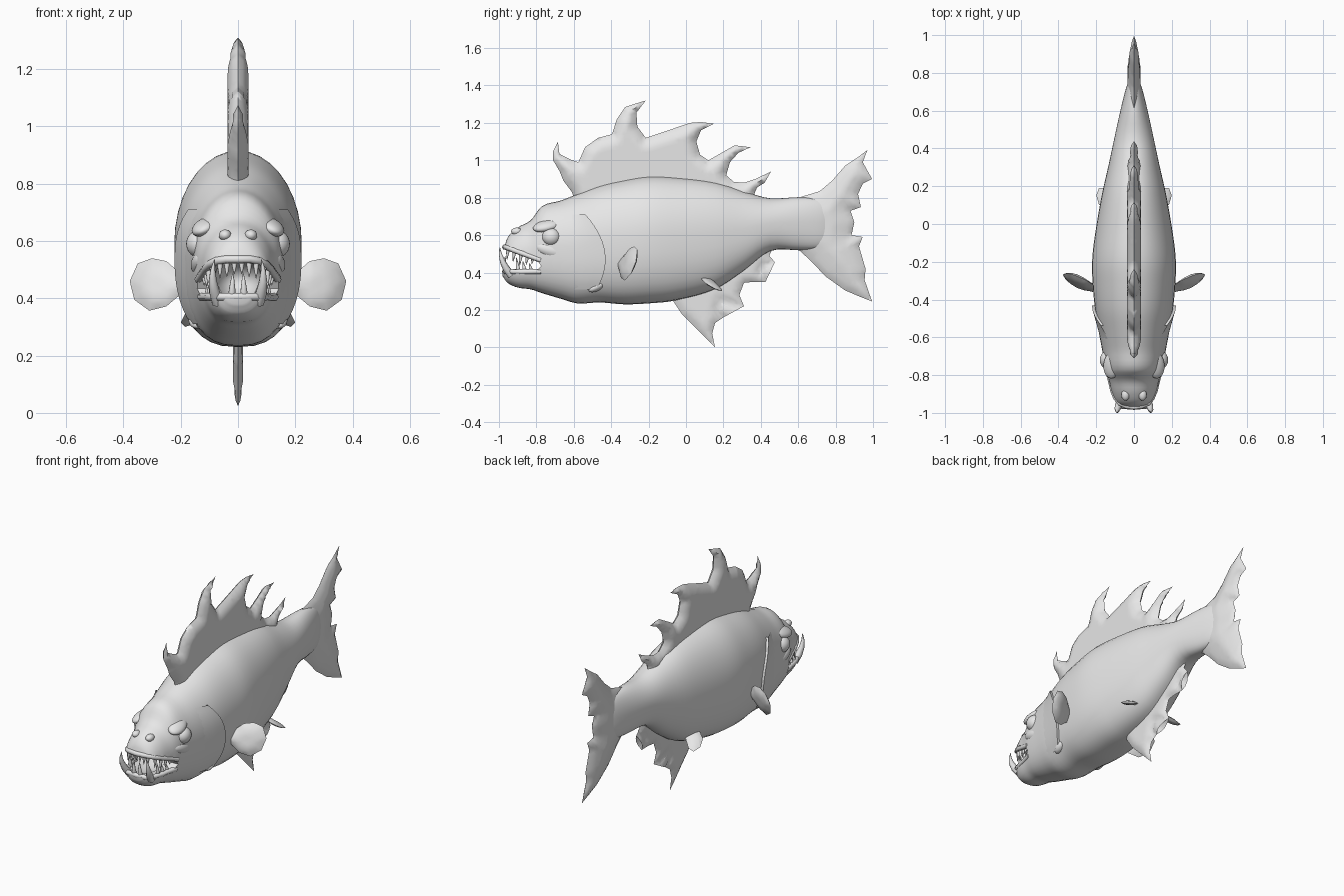
import bpy, bmesh, math
from mathutils import Vector
from mathutils.geometry import intersect_point_line

if "Cube" in bpy.data.objects:
    bpy.data.objects.remove(bpy.data.objects["Cube"])

grey = bpy.data.materials.new("plain_grey")
grey.diffuse_color = (0.8, 0.8, 0.8, 1)
grey.use_nodes = True
grey.node_tree.nodes["Principled BSDF"].inputs["Base Color"].default_value = grey.diffuse_color


def finish(name, verts, faces, angle=50):
    me = bpy.data.meshes.new(name)
    me.from_pydata([tuple(v) for v in verts], [], faces)
    bm = bmesh.new()
    bm.from_mesh(me)
    bmesh.ops.recalc_face_normals(bm, faces=bm.faces)
    bm.to_mesh(me)
    bm.free()
    ob = bpy.data.objects.new(name, me)
    bpy.context.collection.objects.link(ob)
    me.materials.append(grey)
    smooth(ob, angle)
    return ob


def smooth(ob, angle=50):
    bpy.ops.object.select_all(action='DESELECT')
    ob.select_set(True)
    bpy.context.view_layer.objects.active = ob
    bpy.ops.object.shade_smooth_by_angle(angle=math.radians(angle))


def loft(name, rings):
    n = len(rings[0])
    verts = [v for r in rings for v in r]
    faces = [(i * n + j, i * n + (j + 1) % n, (i + 1) * n + (j + 1) % n, (i + 1) * n + j)
             for i in range(len(rings) - 1) for j in range(n)]
    faces += [tuple(range(n)), tuple(range(len(verts) - n, len(verts)))]
    return finish(name, verts, faces)


def tube(name, path, radii, n=8):
    path = [Vector(p) for p in path]
    rings = []
    for i, p in enumerate(path):
        d = (path[min(i + 1, len(path) - 1)] - path[max(i - 1, 0)]).normalized()
        side = d.cross(Vector((0.3, 1, 0.2))).normalized()
        up = d.cross(side)
        rings.append([p + radii[i] * (math.cos(a) * side + math.sin(a) * up)
                      for a in (2 * math.pi * k / n for k in range(n))])
    return loft(name, rings)


def ball(name, loc, size, rot=(0, 0, 0)):
    bpy.ops.mesh.primitive_uv_sphere_add(segments=24, ring_count=14, location=loc, rotation=rot)
    ob = bpy.context.object
    ob.name, ob.scale = name, size
    ob.data.materials.append(grey)
    smooth(ob)
    return ob


# Fin: outline filled, then swollen from a thin rim towards its middle
def fin(name, outline, thick, width, place):
    bm = bmesh.new()
    bm.faces.new([bm.verts.new((u, v, 0)) for u, v in outline])
    for step in range(6):
        bmesh.ops.triangulate(bm, faces=bm.faces[:])
        bmesh.ops.beautify_fill(bm, faces=bm.faces[:], edges=[e for e in bm.edges if not e.is_boundary])
        long_edges = [e for e in bm.edges if e.calc_length() > 0.035]
        if long_edges and step < 5:
            bmesh.ops.subdivide_edges(bm, edges=long_edges, cuts=1)
    bm.verts.index_update()
    segs = [(Vector((*a, 0)), Vector((*b, 0))) for a, b in zip(outline, outline[1:] + outline[:1])]
    verts, top, low = [], {}, {}
    for v in bm.verts:
        dist = 9
        for a, b in segs:
            q, t = intersect_point_line(v.co, a, b)
            dist = min(dist, (v.co - a.lerp(b, max(0, min(1, t)))).length)
        h = thick * min(1, dist / width) ** 0.6
        rim = dist < 1e-4
        top[v.index] = low[v.index] = len(verts)
        verts.append(place(v.co.x, v.co.y, 0 if rim else h))
        if not rim:
            low[v.index] = len(verts)
            verts.append(place(v.co.x, v.co.y, -h))
    faces = []
    for f in bm.faces:
        ids = [v.index for v in f.verts]
        a, b = [top[i] for i in ids], [low[i] for i in reversed(ids)]
        faces.append(a)
        if set(a) != set(b):
            faces.append(b)
    bm.free()
    return finish(name, verts, faces, 70)


# Body sections: y, top, bottom, half width
SECTIONS = [(-.98, .50, .38, .05), (-.955, .585, .345, .09), (-.90, .64, .32, .115),
            (-.83, .68, .31, .132), (-.77, .755, .29, .15), (-.67, .785, .26, .168),
            (-.58, .82, .235, .185), (-.46, .865, .24, .205), (-.33, .895, .23, .218),
            (-.20, .915, .235, .222), (-.06, .91, .25, .207), (.155, .885, .31, .17),
            (.31, .835, .41, .135), (.45, .797, .515, .105), (.61, .803, .52, .07),
            (.72, .79, .53, .042), (.80, .75, .57, .012)]


def section(y):
    S = SECTIONS
    i = max(k for k in range(len(S) - 1) if S[k][0] <= y + 1e-9 or k == 0)
    a, b = S[i], S[i + 1]
    p, q = S[max(i - 1, 0)], S[min(i + 2, len(S) - 1)]
    h = b[0] - a[0]
    t = (y - a[0]) / h
    out = []
    for k in (1, 2, 3):
        m0, m1 = (b[k] - p[k]) / (b[0] - p[0]) * h, (q[k] - a[k]) / (q[0] - a[0]) * h
        out.append((2*t**3 - 3*t**2 + 1) * a[k] + (t**3 - 2*t**2 + t) * m0
                   + (3*t**2 - 2*t**3) * b[k] + (t**3 - t**2) * m1)
    return out


def ring(y, n=36):
    top, bot, w = section(y)
    zc = bot + .53 * (top - bot)
    pts = []
    for k in range(n):
        c, s = math.cos(2 * math.pi * k / n), math.sin(2 * math.pi * k / n)
        e = 1 if s > 0 else .78
        pts.append((w * math.copysign(abs(c) ** e, c), y,
                    zc + (top - zc if s > 0 else zc - bot) * math.copysign(abs(s) ** e, s)))
    return pts


def skin_x(y, z):
    top, bot, w = section(y)
    zc = bot + .53 * (top - bot)
    e = 1 if z > zc else .78
    t = min(1, abs(z - zc) / (top - zc if z > zc else zc - bot))
    return w * (1 - t ** (2 / e)) ** (e / 2)


ys = []
for a, b in zip(SECTIONS, SECTIONS[1:]):
    ys += [a[0] + (b[0] - a[0]) * k / 4 for k in range(4)]
body = loft("body", [ring(y) for y in ys + [.80]])

# Mouth: wedge through the jaws plus a rounded throat
wedge = [(-1.1, .56), (-.95, .535), (-.87, .515), (-.80, .475), (-.775, .435), (-.80, .41), (-1.1, .405)]
cutters = [loft("mouth_cutter", [[(x, y, z) for y, z in wedge] for x in (-.3, .3)]),
           ball("throat_cutter", (0, -.85, .465), (.085, .15, .075))]
for c in cutters:
    c.hide_render = True
    m = body.modifiers.new("cut", 'BOOLEAN')
    m.operation, m.object, m.solver = 'DIFFERENCE', c, 'EXACT'
    bpy.context.view_layer.objects.active = body
    bpy.ops.object.modifier_apply(modifier=m.name)
for c in cutters:
    bpy.data.objects.remove(c)
smooth(body, 45)


# Lips follow the skin along both edges of the mouth
def upper_z(y):
    return .475 + (-.80 - y) * .37


lip_y = [-.775, -.80, -.84, -.88, -.92, -.95, -.965]
for name, zf in (("upper_lip", upper_z), ("lower_lip", lambda y: .405)):
    half = [(skin_x(y, zf(y)) - .008, y, zf(y)) for y in lip_y]
    path = half + [(0, -.97, zf(-.965))] + [(-x, y, z) for x, y, z in reversed(half)]
    tube(name, path, [.014] * len(path))


# Teeth: curved cones
def tooth(name, base, tip, r, bend=(0, 0, 0)):
    a, b, k = Vector(base), Vector(tip), Vector(bend)
    ts = [0, .25, .5, .75, .92, 1]
    tube(name, [a.lerp(b, t) + k * 4 * t * (1 - t) for t in ts],
         [r * (1 - t ** 1.6) + .001 for t in ts])


for s in (-1, 1):
    tooth("lower_fang", (s * .07, -.935, .385), (s * .082, -.995, .535), .021, (s * .012, -.016, 0))
    tooth("lower_front_tooth", (s * .022, -.955, .39), (s * .018, -.965, .49), .014, (0, -.008, 0))
    for y, ln in ((-.895, .075), (-.86, .055), (-.825, .045)):
        x = s * (skin_x(y, .41) - .018)
        tooth("lower_side_tooth", (x, y, .40), (x, y - .012, .405 + ln), .011)
    for x, ln in ((.013, .045), (.039, .055), (.063, .06)):
        tooth("upper_front_tooth", (s * x, -.95, .54), (s * x, -.957, .53 - ln), .011)
    for y, ln in ((-.915, .06), (-.88, .07), (-.845, .05), (-.815, .035)):
        x = s * (skin_x(y, upper_z(y)) - .018)
        tooth("upper_side_tooth", (x, y, upper_z(y) + .01), (x, y - .01, upper_z(y) - ln), .011)

    # Eyes, brows, cheeks and nostrils
    ball("eye", (s * .135, -.72, .59), (.046, .05, .048))
    ball("brow", (s * .115, -.745, .65), (.048, .075, .028), (.25, s * .35, s * .25))
    ball("cheek", (s * .125, -.72, .515), (.04, .09, .04), (-.3, 0, 0))
    ball("nostril", (s * .045, -.905, .62), (.022, .03, .02))

    # Gill cover: shell lifted off the skin towards its rear edge
    verts, faces, cols, rows = [], [], 7, 15
    for i in range(rows):
        z = .31 + .40 * i / (rows - 1)
        edge = -.43 - .09 * ((z - .47) / .22) ** 2
        for j in range(cols):
            v = min(j / (cols - 2), 1)
            y = -.64 + (edge + .64) * v
            lift = -.012 if j == cols - 1 else -.003 + .017 * v ** 1.5
            verts.append((s * (skin_x(y, z) + lift), y, z))
    for i in range(rows - 1):
        for j in range(cols - 1):
            k = i * cols + j
            faces.append((k, k + 1, k + cols + 1, k + cols))
    finish("gill_cover", verts, faces)
    ball("gill_flap", (s * .145, -.475, .325), (.028, .05, .022), (.5, 0, 0))

    # Paired fins
    fin("pectoral_fin", [(.15, .49), (.205, .49), (.25, .53), (.30, .54), (.35, .522), (.378, .46),
                         (.362, .395), (.31, .357), (.25, .372), (.205, .41), (.15, .42)], .024, .05,
        lambda u, v, h: (s * u, -.345 + (u - .2) * .42 + (v - .45) * .3 + h, v))
    fin("pelvic_fin", [(.06, -.04), (.11, -.035), (.15, -.055), (.185, -.045), (.20, 0),
                       (.185, .045), (.15, .055), (.11, .035), (.06, .04)], .014, .03,
        lambda u, v, h: (s * u, .13 + v + (u - .13) * .3, .35 - (u - .13) * .5 - v * .5 + h))


# Fins on the centre line
def upright(u, v, h):
    return (h, u, v)


fin("dorsal_fin", [(-.61, .83), (-.655, .89), (-.675, .94), (-.71, 1.0), (-.71, 1.05), (-.685, 1.10),
                   (-.677, 1.035), (-.62, 1.005), (-.575, .99), (-.54, 1.07), (-.47, 1.12), (-.395, 1.14),
                   (-.37, 1.22), (-.325, 1.285), (-.28, 1.30), (-.215, 1.32), (-.265, 1.255), (-.26, 1.18),
                   (-.215, 1.12), (-.11, 1.155), (.02, 1.20), (.08, 1.205), (.15, 1.195), (.08, 1.16),
                   (.055, 1.10), (.075, 1.03), (.12, 1.0), (.19, 1.04), (.26, 1.08), (.345, 1.07),
                   (.28, 1.04), (.235, .99), (.215, .92), (.255, .885), (.31, .88), (.37, .90), (.455, .94),
                   (.42, .88), (.38, .855), (.365, .82), (.40, .75), (.20, .80), (-.1, .82), (-.4, .79),
                   (-.58, .74)], .036, .055, upright)
fin("tail_fin", [(.50, .76), (.61, .803), (.715, .835), (.78, .89), (.85, .97), (.91, 1.01), (.97, 1.055),
                 (.945, .99), (.995, .90), (.945, .875), (.92, .82), (.935, .75), (.88, .73), (.90, .67),
                 (.885, .60), (.945, .59), (.925, .54), (.96, .42), (.955, .36), (.995, .245), (.92, .275),
                 (.85, .305), (.745, .38), (.67, .46), (.61, .515), (.50, .56)], .034, .11, upright)
fin("anal_fin", [(-.09, .30), (-.07, .25), (-.02, .175), (.06, .095), (.155, 0), (.14, .075), (.155, .13),
                 (.20, .16), (.165, .19), (.185, .25), (.24, .235), (.31, .22), (.285, .28), (.31, .345),
                 (.36, .35), (.425, .35), (.395, .395), (.41, .44), (.475, .455), (.445, .49), (.47, .54),
                 (.40, .60), (.25, .47), (.10, .36)], .018, .04, upright)
